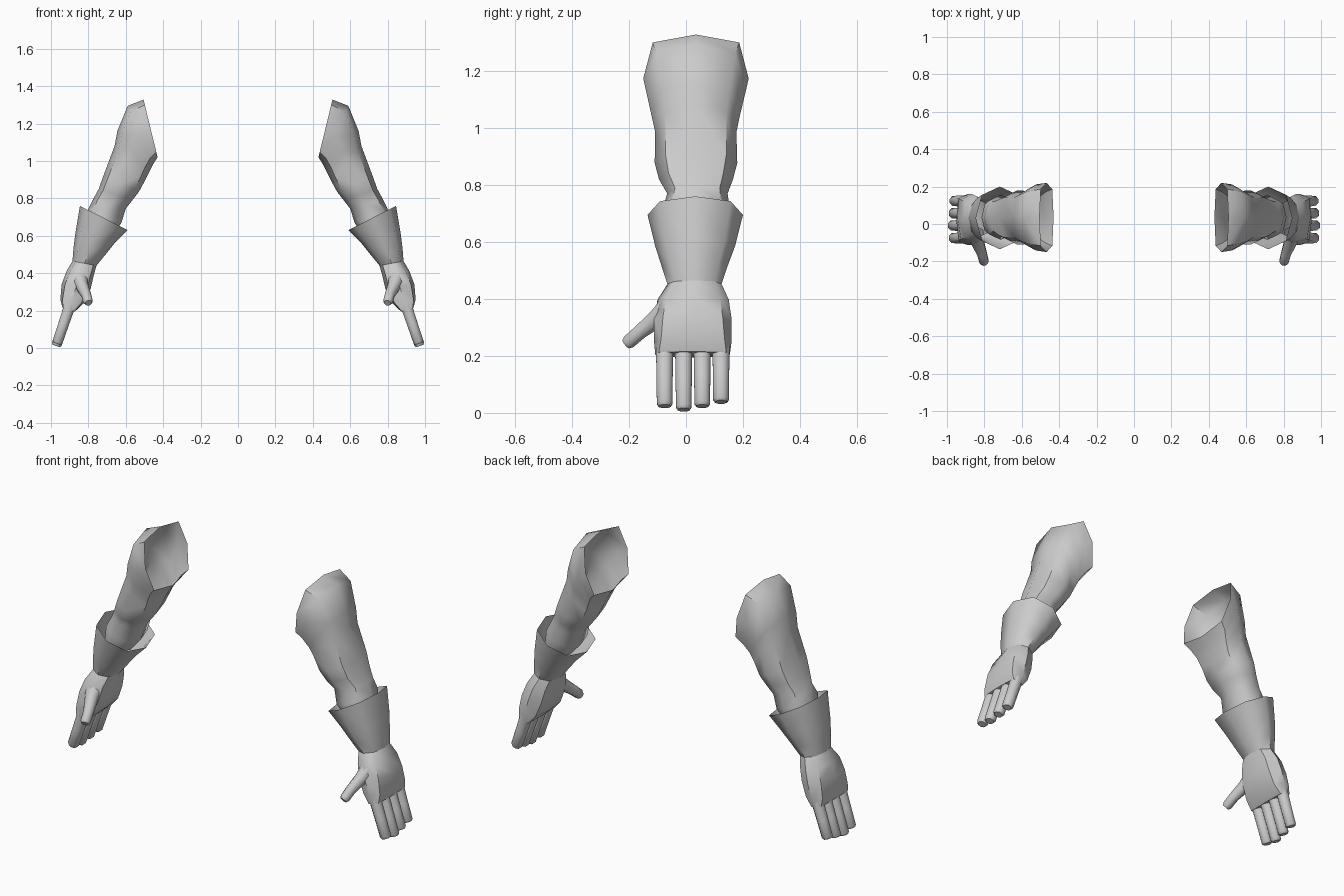
import bpy, bmesh, math
from mathutils import Vector

if "Cube" in bpy.data.objects:
    bpy.data.objects.remove(bpy.data.objects["Cube"])

grey = bpy.data.materials.new("light_grey")
grey.diffuse_color = (0.6, 0.6, 0.6, 1)
grey.use_nodes = True
grey.node_tree.nodes["Principled BSDF"].inputs["Base Color"].default_value = grey.diffuse_color


def finish(name, bm, angle=50):
    """Turn a bmesh into a smooth object mirrored to the other side."""
    bmesh.ops.recalc_face_normals(bm, faces=bm.faces)
    me = bpy.data.meshes.new(name)
    bm.to_mesh(me)
    bm.free()
    me.materials.append(grey)
    ob = bpy.data.objects.new(name, me)
    bpy.context.collection.objects.link(ob)
    bpy.ops.object.select_all(action='DESELECT')
    ob.select_set(True)
    bpy.context.view_layer.objects.active = ob
    bpy.ops.object.shade_smooth_by_angle(angle=math.radians(angle))
    mir = ob.modifiers.new("Mirror", 'MIRROR')
    mir.use_mirror_merge = False
    return ob


def bridge(bm, loops, cap_end):
    """Join consecutive vertex loops with quads."""
    for a, b in zip(loops, loops[1:]):
        n = len(a)
        for i in range(n):
            j = (i + 1) % n
            bm.faces.new((a[i], a[j], b[j], b[i]))
    if cap_end:
        bm.faces.new(loops[-1])


def sleeve(name, rings, cap_end=False):
    """Eight-sided shell; ring = outer x, z, inner x, z, y min, y max, corner fullness."""
    bm = bmesh.new()
    loops = []
    for ox, oz, ix, iz, y0, y1, k in rings:
        mid = Vector(((ox + ix) / 2, (y0 + y1) / 2, (oz + iz) / 2))
        u = Vector((ox - ix, 0, oz - iz)) / 2
        v = Vector((0, (y1 - y0) / 2, 0))
        pattern = [(1, 0), (k, k), (0, 1), (-k, k), (-1, 0), (-k, -k), (0, -1), (k, -k)]
        loops.append([bm.verts.new(mid + u * a + v * b) for a, b in pattern])
    bridge(bm, loops, cap_end)
    return finish(name, bm)


def digit(name, stations):
    """Rounded finger through (point, radius) stations, closed at the tip."""
    bm = bmesh.new()
    axis = (stations[-1][0] - stations[0][0]).normalized()
    side = axis.cross(Vector((1, 0, 0))).normalized()
    up = side.cross(axis)
    loops = []
    for p, r in stations:
        ring = []
        for i in range(8):
            a = math.tau * (i + 0.5) / 8
            ring.append(bm.verts.new(p + (side * math.cos(a) + up * math.sin(a)) * r * 1.06))
        loops.append(ring)
    bridge(bm, loops, True)
    return finish(name, bm)


# Upper arm, open at the shoulder and tucked into the cuff
sleeve("upper_arm", [
    (.505, 1.328, .43, 1.02, -.15, .22, .82),
    (.59, 1.295, .455, .98, -.142, .212, .78),
    (.645, 1.16, .478, .935, -.122, .19, .75),
    (.66, 1.08, .50, .89, -.108, .177, .75),
    (.72, .92, .53, .835, -.11, .18, .74),
    (.745, .85, .565, .79, -.095, .165, .74),
    (.775, .795, .60, .745, -.066, .146, .74),
    (.80, .745, .625, .665, -.085, .155, .74),
    (.815, .65, .69, .59, -.06, .13, .74),
])

# Flared forearm cuff narrowing to the wrist
sleeve("forearm_cuff", [
    (.845, .76, .59, .63, -.135, .20, .74),
    (.87, .61, .66, .56, -.108, .172, .74),
    (.88, .53, .712, .495, -.085, .145, .74),
    (.885, .465, .757, .44, -.065, .125, .74),
])

# Palm
sleeve("palm", [
    (.885, .465, .757, .44, -.065, .125, .74),
    (.917, .41, .772, .385, -.10, .15, .76),
    (.943, .34, .787, .32, -.112, .16, .77),
    (.95, .26, .825, .24, -.112, .16, .82),
    (.938, .215, .872, .195, -.108, .154, .9),
], cap_end=True)

# Four straight fingers: centre y and tip height
for i, (y, tip) in enumerate([(-.075, .015), (-.008, .003), (.057, .015), (.123, .03)]):
    base = Vector((.898, y, .23))
    end = Vector((.972 - (tip - .003) * .35, y, tip + .008))
    digit("finger_%d" % (i + 1), [
        (base, .031), (base.lerp(end, .5), .029),
        (base.lerp(end, .95), .028), (end, .021)])

# Thumb reaching forward and down
digit("thumb", [
    (Vector((.85, -.05, .375)), .046),
    (Vector((.835, -.10, .333)), .033),
    (Vector((.812, -.16, .285)), .026),
    (Vector((.802, -.20, .25)), .025),
    (Vector((.799, -.211, .241)), .018),
])
